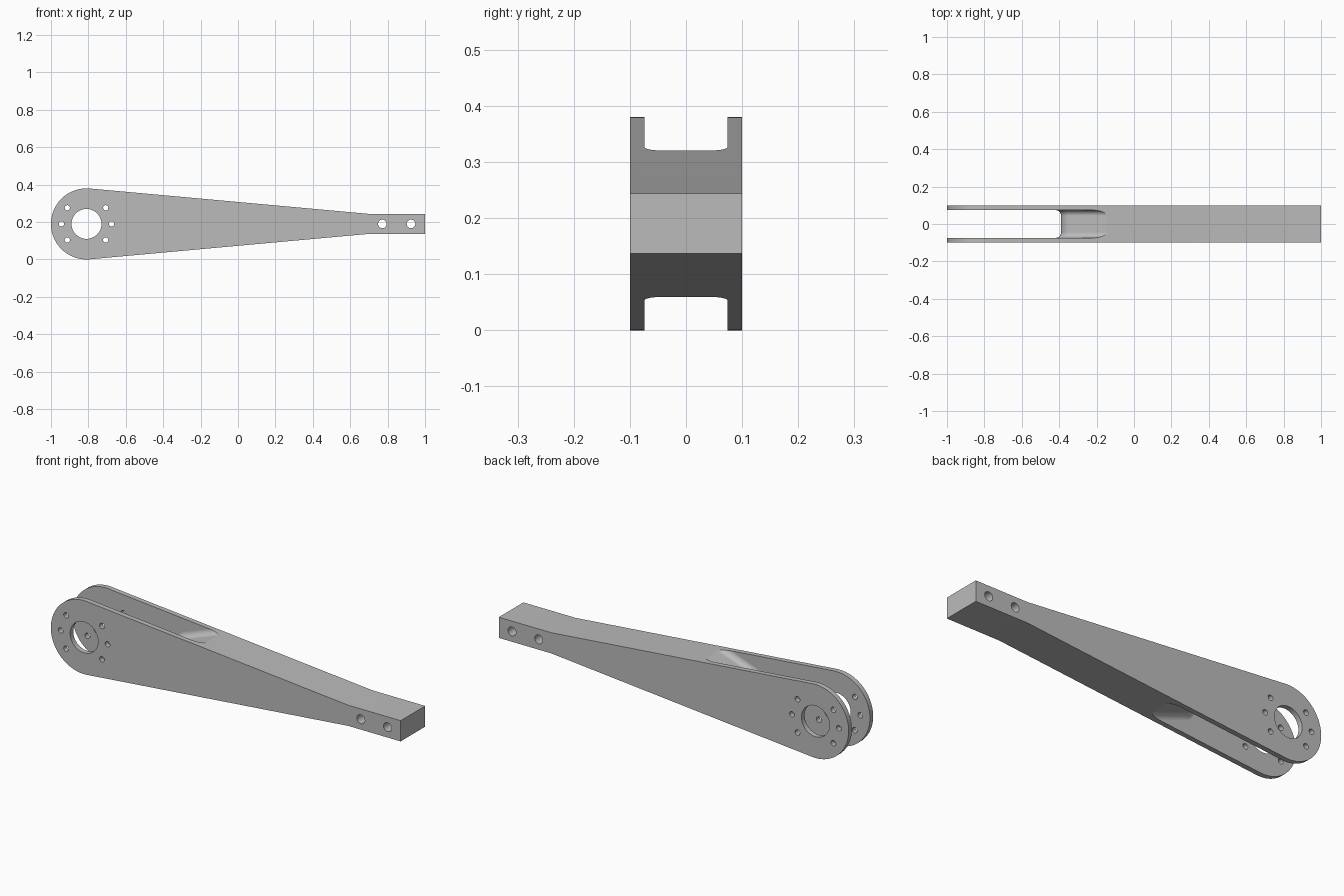
import bpy, bmesh
from math import sin, cos, acos, atan2, hypot, pi, radians, sqrt

cube = bpy.data.objects.get("Cube")
if cube:
    bpy.data.objects.remove(cube, do_unlink=True)

MID = 0.19                    # height of the centre line
HUB_X, HUB_R = -0.81, 0.19
HALF_W = 0.1
NECK_X, NECK_H = 0.7, 0.0535

grey = bpy.data.materials.new("plain_grey")
grey.use_nodes = True
grey.diffuse_color = (0.5, 0.5, 0.5, 1)
grey.node_tree.nodes["Principled BSDF"].inputs["Base Color"].default_value = (0.5, 0.5, 0.5, 1)


def loft(name, sections):
    """Solid through (y, [(x, z), ...]) sections with equal point counts."""
    bm = bmesh.new()
    rings = [[bm.verts.new((x, y, z)) for x, z in pts] for y, pts in sections]
    for a, b in zip(rings, rings[1:]):
        for i in range(len(a)):
            j = (i + 1) % len(a)
            bm.faces.new((a[i], a[j], b[j], b[i]))
    bm.faces.new(rings[0])
    bm.faces.new(rings[-1])
    bmesh.ops.recalc_face_normals(bm, faces=bm.faces)
    mesh = bpy.data.meshes.new(name)
    bm.to_mesh(mesh)
    bm.free()
    obj = bpy.data.objects.new(name, mesh)
    bpy.context.collection.objects.link(obj)
    mesh.materials.append(grey)
    return obj


def arc(cx, cz, r, start, end, n):
    return [(cx + r * cos(start + (end - start) * i / n),
             cz + r * sin(start + (end - start) * i / n)) for i in range(n + 1)]


def cut(target, cutter):
    cutter.hide_render = True
    mod = target.modifiers.new("cut", 'BOOLEAN')
    mod.operation, mod.solver, mod.object = 'DIFFERENCE', 'EXACT', cutter
    bpy.context.view_layer.objects.active = target
    bpy.ops.object.modifier_apply(modifier=mod.name)
    bpy.data.objects.remove(cutter, do_unlink=True)


def drill(target, x, z, r, n):
    hole = arc(x, z, r, 0, 2 * pi, n)[:-1]
    cut(target, loft("hole_cutter", [(-0.2, hole), (0.2, hole)]))


# Arm outline: round hub with tangent edges down to a straight tip
dx = NECK_X - HUB_X
tangent = atan2(NECK_H, dx) + acos(HUB_R / hypot(dx, NECK_H))
outline = arc(HUB_X, MID, HUB_R, tangent, 2 * pi - tangent, 48)
outline += [(NECK_X, MID - NECK_H), (1, MID - NECK_H),
            (1, MID + NECK_H), (NECK_X, MID + NECK_H)]
arm = loft("lever_arm", [(-HALF_W, outline), (HALF_W, outline)])

# Fork slot: open at the hub, ending on a round-nosed wedge with filleted sides
NOSE_X, NOSE_R, SLOPE = -0.39, 0.06, radians(20)
SLOT_W, FILLET = 0.074, 0.03


def slot_section(offset):
    cx, r = NOSE_X + NOSE_R, NOSE_R + offset
    nose = arc(cx, MID, r, pi / 2 + SLOPE, 1.5 * pi - SLOPE, 20)
    run = 0.7
    top = (nose[0][0] + run * cos(SLOPE), nose[0][1] + run * sin(SLOPE))
    low = (top[0], 2 * MID - top[1])
    return [top] + nose + [low, (low[0], -0.5), (-1.3, -0.5), (-1.3, 0.9), (top[0], 0.9)]


STEPS = 10
half = [(SLOT_W - FILLET + FILLET * sin(pi / 2 * i / STEPS),
         FILLET * (1 - cos(pi / 2 * i / STEPS))) for i in range(STEPS + 1)]
stations = [(-y, d) for y, d in reversed(half)] + half
cut(arm, loft("slot_cutter", [(y, slot_section(d)) for y, d in stations]))

# Hub bore, ring of bolt holes, and the two tip holes
drill(arm, HUB_X, MID, 0.08, 48)
for deg in (0, 40, 140, 180, 220, 320):
    a = radians(deg)
    drill(arm, HUB_X + 0.134 * cos(a), MID + 0.134 * sin(a), 0.014, 20)
for x in (0.772, 0.925):
    drill(arm, x, MID, 0.023, 24)

# Smooth curved walls, keep the edges crisp
bpy.ops.object.select_all(action='DESELECT')
arm.select_set(True)
bpy.context.view_layer.objects.active = arm
bpy.ops.object.shade_smooth_by_angle(angle=radians(25))
arm.modifiers.new("weighted_normals", 'WEIGHTED_NORMAL').keep_sharp = True
